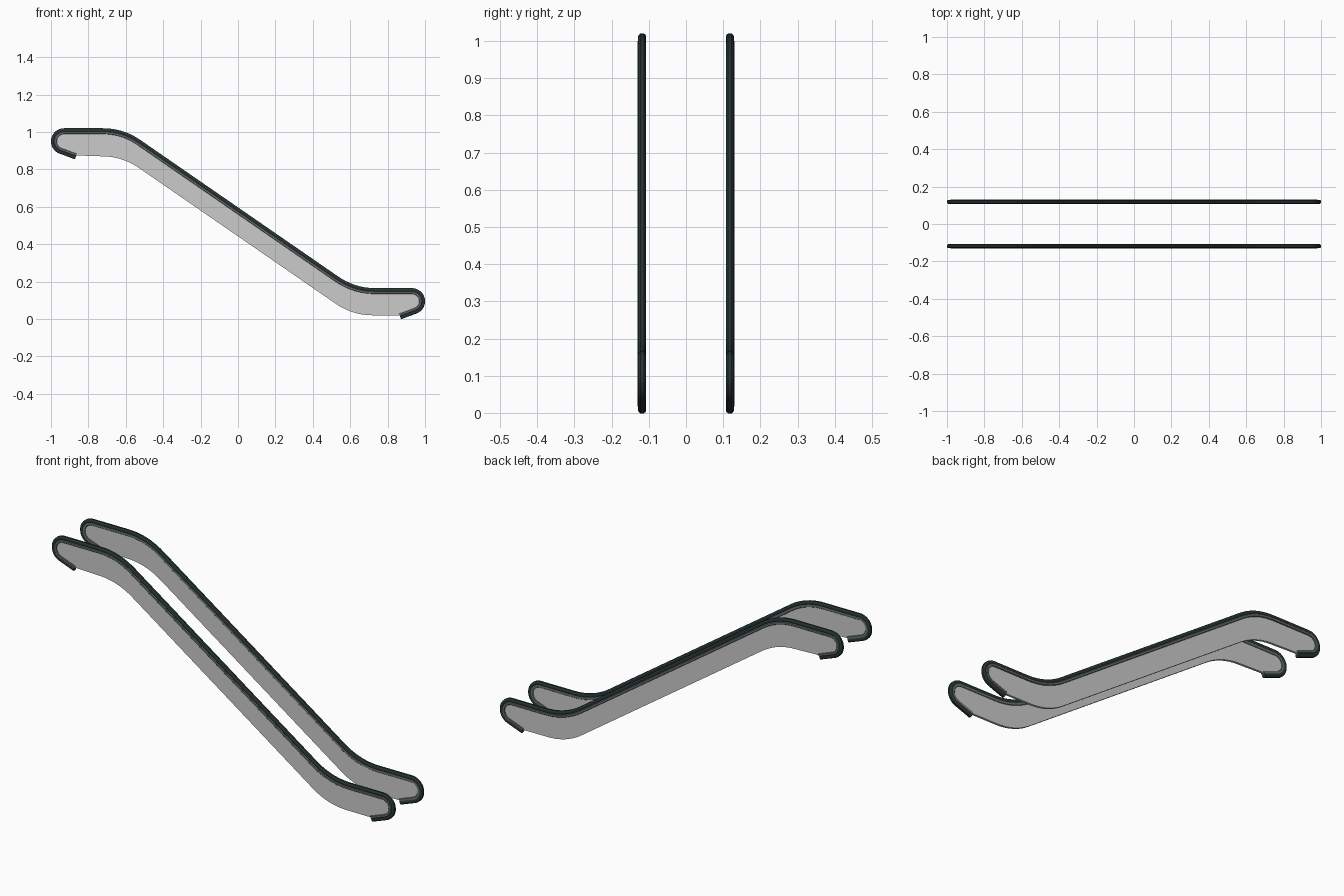
import bpy, bmesh
from math import cos, sin, radians
from mathutils import Vector

if "Cube" in bpy.data.objects:
    bpy.data.objects.remove(bpy.data.objects["Cube"])

Y = -0.118          # centre plane of the front balustrade


def arc(cx, cz, r, a0, a1, n=20):
    return [Vector((cx + r * cos(radians(a0 + (a1 - a0) * i / n)),
                    cz + r * sin(radians(a0 + (a1 - a0) * i / n)))) for i in range(n + 1)]


def bend(before, corner, after, t, n=10):
    """Soft bend that starts and ends t away from the corner."""
    a, c, b = Vector(before), Vector(corner), Vector(after)
    p, q = c + (a - c).normalized() * t, c + (b - c).normalized() * t
    return [p * (1 - u) ** 2 + c * 2 * u * (1 - u) + q * u * u for u in (i / n for i in range(n + 1))]


def inset(path, d):
    """Shift an open path towards its right-hand side."""
    out = []
    for i, p in enumerate(path):
        u = (p - path[max(i - 1, 0)]).normalized()
        v = (path[min(i + 1, len(path) - 1)] - p).normalized()
        t = (u + v).normalized()
        k = max(t.dot(u), t.dot(v))
        out.append(p + Vector((t.y, -t.x)) * d / k)
    return out


def finish(name, bm, color=None):
    bmesh.ops.recalc_face_normals(bm, faces=bm.faces)
    me = bpy.data.meshes.new(name)
    bm.to_mesh(me)
    bm.free()
    ob = bpy.data.objects.new(name, me)
    bpy.context.collection.objects.link(ob)
    m = ob.modifiers.new("other_side", 'MIRROR')
    m.use_axis = (False, True, False)
    if color:
        mat = bpy.data.materials.new(name + "_color")
        mat.diffuse_color = color
        mat.use_nodes = True
        mat.node_tree.nodes["Principled BSDF"].inputs["Base Color"].default_value = mat.diffuse_color
        me.materials.append(mat)
    bpy.ops.object.select_all(action='DESELECT')
    ob.select_set(True)
    bpy.context.view_layer.objects.active = ob
    bpy.ops.object.shade_smooth_by_angle(angle=radians(35))


def sweep(name, path, section, color):
    """Sweep a closed section of (inset, y) points along the path."""
    bm = bmesh.new()
    lines = [[bm.verts.new((p.x, y, p.y)) for p in inset(path, d)] for d, y in section]
    for a, b in zip(lines, lines[1:] + lines[:1]):
        for i in range(len(path) - 1):
            bm.faces.new((a[i], a[i + 1], b[i + 1], b[i]))
    bm.faces.new([l[0] for l in lines])
    bm.faces.new([l[-1] for l in lines])
    finish(name, bm, color)


# Outer line of the handrail, from the upper tip to the lower tip
hi, lo = (-0.613, 1.02), (0.626, 0.165)
path = ([Vector((-0.872, 0.854))] + arc(-0.93, 0.95, 0.07, 250, 90)
        + bend((-0.93, 1.02), hi, lo, 0.11) + bend(hi, lo, (0.93, 0.165), 0.11)
        + arc(0.93, 0.095, 0.07, 90, -70) + [Vector((0.872, -0.001))])

# Rubber handrail
sweep("handrail", path,
      [(0, Y - 0.005), (0, Y + 0.005), (0.003, Y + 0.009), (0.007, Y + 0.0105),
       (0.014, Y + 0.0105), (0.018, Y + 0.008), (0.018, Y - 0.008),
       (0.014, Y - 0.0105), (0.007, Y - 0.0105), (0.003, Y - 0.009)],
      (0.02, 0.035, 0.035, 1))

# Metal track under the handrail, standing slightly proud on the outside
sweep("handrail_track", path,
      [(0.016, Y - 0.008), (0.016, Y + 0.008), (0.029, Y + 0.008), (0.031, Y + 0.006),
       (0.031, Y - 0.010), (0.029, Y - 0.012), (0.020, Y - 0.012)],
      (0.15, 0.16, 0.16, 1))

# Side panel filling the handrail loop
bl, bh = (0.612, 0.02), (-0.62, 0.87)
outline = (inset(path, 0.022) + bend((0.86, 0.02), bl, bh, 0.11)
           + bend(bl, bh, (-0.86, 0.87), 0.11))
bm = bmesh.new()
face = bm.faces.new([bm.verts.new((p.x, Y - 0.006, p.y)) for p in outline])
ext = bmesh.ops.extrude_face_region(bm, geom=[face], use_keep_orig=True)
bmesh.ops.translate(bm, vec=(0, 0.012, 0),
                    verts=[v for v in ext["geom"] if isinstance(v, bmesh.types.BMVert)])
finish("side_panel", bm)
